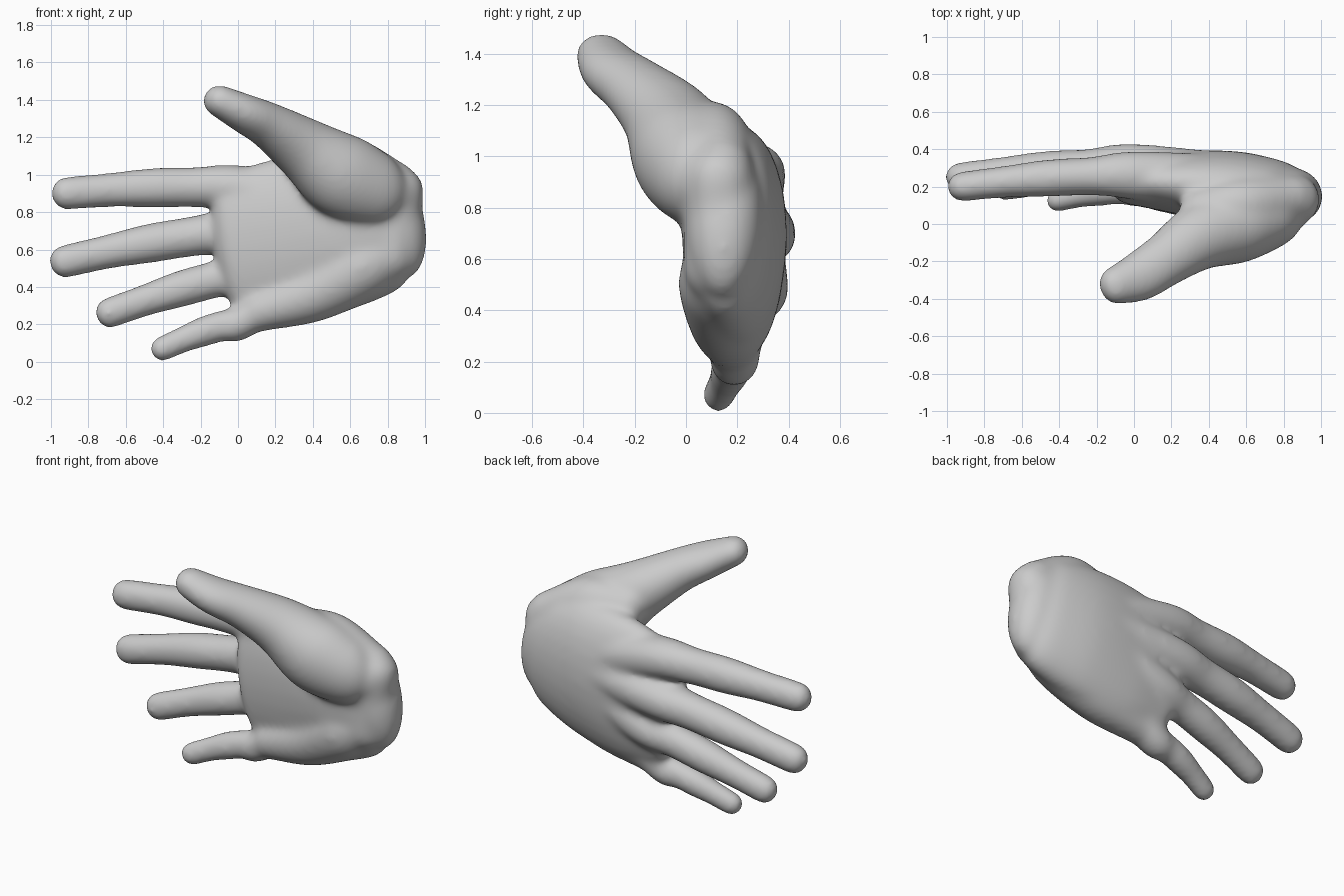
import bpy, bmesh
from math import sin, cos, pi
from mathutils import Vector

cube = bpy.data.objects.get("Cube")
if cube:
    bpy.data.objects.remove(cube, do_unlink=True)

SIDES, STEPS, CAP = 28, 8, 6
WRIST = Vector((.75, .2, .78))
bm = bmesh.new()


def spline(points):
    """Catmull-Rom samples through (x, y, z, height radius, depth radius)."""
    p = [Vector(q) for q in points]
    p = [2 * p[0] - p[1]] + p + [2 * p[-1] - p[-2]]
    out = []
    for a, b, c, d in zip(p, p[1:], p[2:], p[3:]):
        for i in range(STEPS):
            t = i / STEPS
            out.append(b + (c - a) * (t / 2) + (2 * a - 5 * b + 4 * c - d) * (t * t / 2)
                       + (3 * b - 3 * c + d - a) * (t ** 3 / 2))
    return out + [p[-2]]


def add_limb(*points):
    """Loft an elliptical tube with domed ends along the points."""
    path = spline(points)
    centers = [Vector(q[:3]) for q in path]
    last = len(path) - 1
    rings = []
    for i, q in enumerate(path):
        axis = (centers[min(i + 1, last)] - centers[max(i - 1, 0)]).normalized()
        up = (Vector((0, 0, 1)) - axis * axis.z).normalized()
        side = axis.cross(up)
        angles = [0]
        if i == 0:
            angles = [-pi / 2 * k / CAP for k in reversed(range(CAP))]
        elif i == last:
            angles = [pi / 2 * k / CAP for k in range(CAP)]
        for tilt in angles:
            mid = centers[i] + axis * sin(tilt) * min(q[3], q[4])
            tall, deep = up * q[3] * cos(tilt), side * q[4] * cos(tilt)
            turns = [2 * pi * k / SIDES for k in range(SIDES)]
            rings.append([bm.verts.new(mid + tall * cos(a) + deep * sin(a)) for a in turns])
    for r, s in zip(rings, rings[1:]):
        for k in range(SIDES):
            n = (k + 1) % SIDES
            bm.faces.new((r[k], r[n], s[n], s[k]))
    bm.faces.new(rings[0][::-1])
    bm.faces.new(rings[-1])


def add_round_limb(*points):
    """Limb with circular sections (x, y, z, radius)."""
    add_limb(*[(*p, p[-1]) for p in points])


def add_finger(tip, knuckle, radius):
    """Arched finger that swells at its joints and runs on into the palm."""
    tip, knuckle = Vector(tip), Vector(knuckle)
    points = []
    for t, height, depth in [(0, 1, .9), (.25, 1.03, .96), (.5, 1.18, 1.12),
                             (.75, 1.2, 1.15), (1, 1.35, 1.45)]:
        arch = Vector((0, 1, 1)) * sin(pi * t) * .015
        points.append((*(tip.lerp(knuckle, t) + arch), radius * height, radius * depth))
    root = knuckle.lerp(WRIST, .6)
    add_limb(*points, (*root, radius * 1.55, radius * 1.65))


# Palm slab and the square end of the wrist
add_limb((0, .23, .61, .4, .13), (.25, .22, .65, .44, .17), (.53, .19, .7, .43, .2),
         (.75, .165, .73, .38, .18), (.85, .15, .75, .31, .15))
add_round_limb((.86, .13, .91, .135), (.81, .14, .57, .15))

# Index, middle, ring and little fingers
add_finger((-.92, .2, .9), (0, .26, .93), .09)
add_finger((-.93, .25, .535), (-.02, .3, .7), .09)
add_finger((-.69, .2, .26), (.08, .28, .49), .084)
add_finger((-.41, .125, .067), (.04, .19, .225), .07)

# Thumb with its mound, the web behind it, and the heel of the palm
add_limb((-.1, -.33, 1.395, .087, .105), (.03, -.28, 1.33, .105, .135),
         (.17, -.19, 1.26, .125, .145), (.35, -.07, 1.14, .17, .18),
         (.55, 0, 1, .225, .21), (.73, .05, .92, .2, .18), (.82, .1, .89, .15, .14))
add_round_limb((.36, .07, 1.08, .12), (.58, .1, 1.06, .15), (.84, .14, .95, .12))
add_round_limb((.12, .18, .27, .11), (.4, .16, .36, .15), (.65, .15, .5, .18), (.8, .14, .58, .15))

bmesh.ops.recalc_face_normals(bm, faces=bm.faces)
mesh = bpy.data.meshes.new("hand")
bm.to_mesh(mesh)
bm.free()
hand = bpy.data.objects.new("hand", mesh)
bpy.context.collection.objects.link(hand)

# Fuse into one skin and soften the joins
fuse = hand.modifiers.new("fuse", "REMESH")
fuse.mode = "VOXEL"
fuse.voxel_size = 0.014
fuse.use_smooth_shade = True
soften = hand.modifiers.new("soften", "SMOOTH")
soften.factor = 0.5
soften.iterations = 40

# Plain grey skin
grey = bpy.data.materials.new("plain_grey")
grey.use_nodes = True
grey.diffuse_color = (0.6, 0.6, 0.6, 1)
grey.node_tree.nodes["Principled BSDF"].inputs["Base Color"].default_value = grey.diffuse_color
mesh.materials.append(grey)
